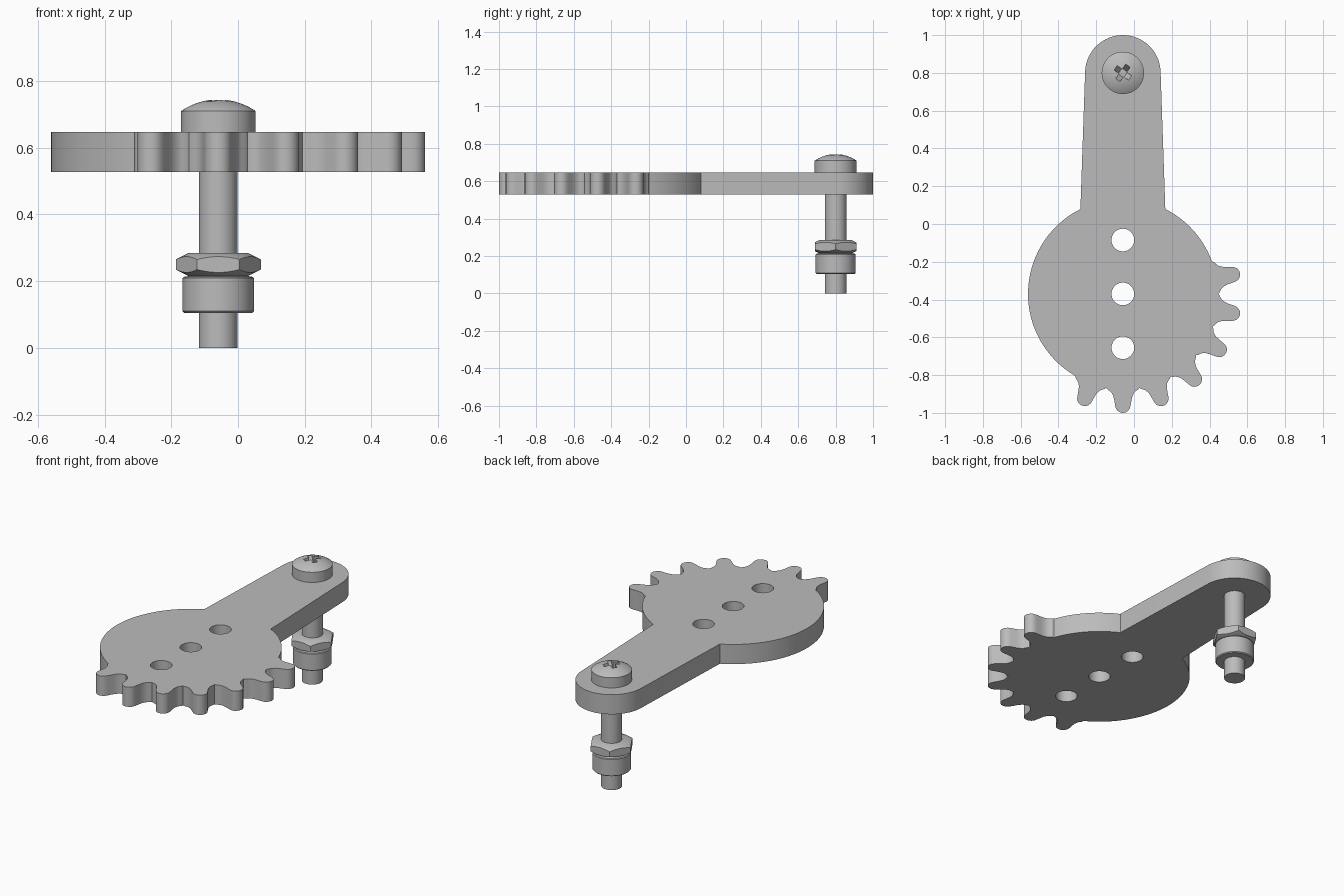
import bpy
import bmesh
from math import sin, cos, pi, radians, sqrt
from mathutils import Vector

if "Cube" in bpy.data.objects:
    bpy.data.objects.remove(bpy.data.objects["Cube"])

AXIS_X = -0.059     # shared centre line of disc, holes and bolt
DISC_Y = -0.37
BOLT_Y = 0.80
PLATE_Z = (0.528, 0.648)

grey = bpy.data.materials.new("plain_grey")
grey.use_nodes = True
colour = (0.5, 0.5, 0.5, 1)
grey.diffuse_color = colour
grey.node_tree.nodes["Principled BSDF"].inputs["Base Color"].default_value = colour


def make_object(name, bm):
    bmesh.ops.recalc_face_normals(bm, faces=bm.faces)
    mesh = bpy.data.meshes.new(name)
    bm.to_mesh(mesh)
    bm.free()
    mesh.materials.append(grey)
    obj = bpy.data.objects.new(name, mesh)
    bpy.context.collection.objects.link(obj)
    return obj


def select(obj):
    bpy.ops.object.select_all(action='DESELECT')
    obj.select_set(True)
    bpy.context.view_layer.objects.active = obj


def smooth(obj):
    select(obj)
    bpy.ops.object.shade_smooth_by_angle(angle=radians(28))


def prism(name, outline, z0, z1):
    bm = bmesh.new()
    face = bm.faces.new([bm.verts.new((x, y, z0)) for x, y in outline])
    new = bmesh.ops.extrude_face_region(bm, geom=[face])["geom"]
    verts = [v for v in new if isinstance(v, bmesh.types.BMVert)]
    bmesh.ops.translate(bm, verts=verts, vec=(0, 0, z1 - z0))
    return make_object(name, bm)


def lathe(name, rings, steps=64):
    """Stack of rings round the bolt axis; each ring maps an angle to (radius, z)."""
    bm = bmesh.new()
    loops = []
    for ring in rings:
        loop = []
        for i in range(steps):
            a = 2 * pi * i / steps
            r, z = ring(a)
            loop.append(bm.verts.new((AXIS_X + r * cos(a), BOLT_Y + r * sin(a), z)))
        loops.append(loop)
    for low, high in zip(loops, loops[1:]):
        for i in range(steps):
            j = (i + 1) % steps
            bm.faces.new((low[i], low[j], high[j], high[i]))
    bm.faces.new(loops[0])
    bm.faces.new(loops[-1])
    return make_object(name, bm)


def turned(name, profile):
    return lathe(name, [lambda a, p=p: p for p in profile])


def cut(obj, cutter):
    select(obj)
    mod = obj.modifiers.new("cut", 'BOOLEAN')
    mod.operation = 'DIFFERENCE'
    mod.solver = 'EXACT'
    mod.object = cutter
    bpy.ops.object.modifier_apply(modifier=mod.name)
    bpy.data.objects.remove(cutter)


def arc(cy, radius, start, end, count):
    angles = [radians(start + (end - start) * i / count) for i in range(count + 1)]
    return [(AXIS_X + radius * cos(a), cy + radius * sin(a)) for a in angles]


# Lever plate: rounded arm, disc and seven rounded teeth in one outline
half_tooth = [(0.507, 0.080), (0.513, 0.070), (0.523, 0.060), (0.54, 0.051),
              (0.56, 0.046), (0.59, 0.041), (0.606, 0.037), (0.619, 0.028),
              (0.627, 0.015)]
tooth = [(r, t) for r, t in half_tooth] + [(0.63, 0)]
tooth += [(r, -t) for r, t in reversed(half_tooth)]

outline = arc(BOLT_Y, 0.20, 176, 4, 32)
outline += arc(DISC_Y, 0.502, 63.4, 20, 14)
for k in range(7):
    a = radians(10 - 20 * k)
    out, side = Vector((cos(a), sin(a))), Vector((-sin(a), cos(a)))
    for r, t in tooth:
        p = out * r + side * t
        outline.append((AXIS_X + p.x, DISC_Y + p.y))
    if k < 6:
        outline += arc(DISC_Y, 0.505, -20 * k, -20 * k, 1)[:1]
outline += arc(DISC_Y, 0.502, -120, -243.4, 40)
plate = prism("lever_plate", outline, *PLATE_Z)

# Three holes down the disc
for hole_y in (-0.085, DISC_Y, -0.655):
    cut(plate, prism("hole_cutter", arc(hole_y, 0.06, 0, 354, 59), 0.4, 0.8))
smooth(plate)

# Bolt shaft
smooth(turned("bolt_shaft", [(0.058, 0), (0.058, 0.66)]))

# Domed bolt head
R = 0.197
dome_base, dome_top = 0.71, 0.745
head_profile = [(0.112, 0.648), (0.112, dome_base)]
for i in range(1, 11):
    r = 0.112 * (1 - i / 10.5)
    head_profile.append((r, dome_top - R + sqrt(R * R - r * r)))
head = turned("bolt_head", head_profile)

# Cross recess: two tapered slots that deepen towards the middle
for turn in (55, 145):
    bm = bmesh.new()
    bmesh.ops.create_cube(bm, size=1)
    for v in bm.verts:
        half_length = 0.062 if v.co.z > 0 else 0.018
        x = half_length if v.co.x > 0 else -half_length
        y = 0.014 if v.co.y > 0 else -0.014
        c, s = cos(radians(turn)), sin(radians(turn))
        z = 0.765 if v.co.z > 0 else 0.69
        v.co = (AXIS_X + c * x - s * y, BOLT_Y + s * x + c * y, z)
    cut(head, make_object("slot_cutter", bm))
smooth(head)


# Hexagonal nut with conical chamfers on both ends
def hex_radius(a):
    return 0.1105 / cos((a % (pi / 3)) - pi / 6)


def chamfer(a):
    return (hex_radius(a) - 0.088) * 0.5


smooth(lathe("hex_nut", [
    lambda a: (0.088, 0.215),
    lambda a: (hex_radius(a), 0.215 + chamfer(a)),
    lambda a: (hex_radius(a), 0.285 - chamfer(a)),
    lambda a: (0.088, 0.285),
], 96))

# Round spacer under the nut
smooth(turned("spacer", [(0.102, 0.105), (0.107, 0.11), (0.107, 0.209),
                         (0.103, 0.213), (0.085, 0.216)]))
